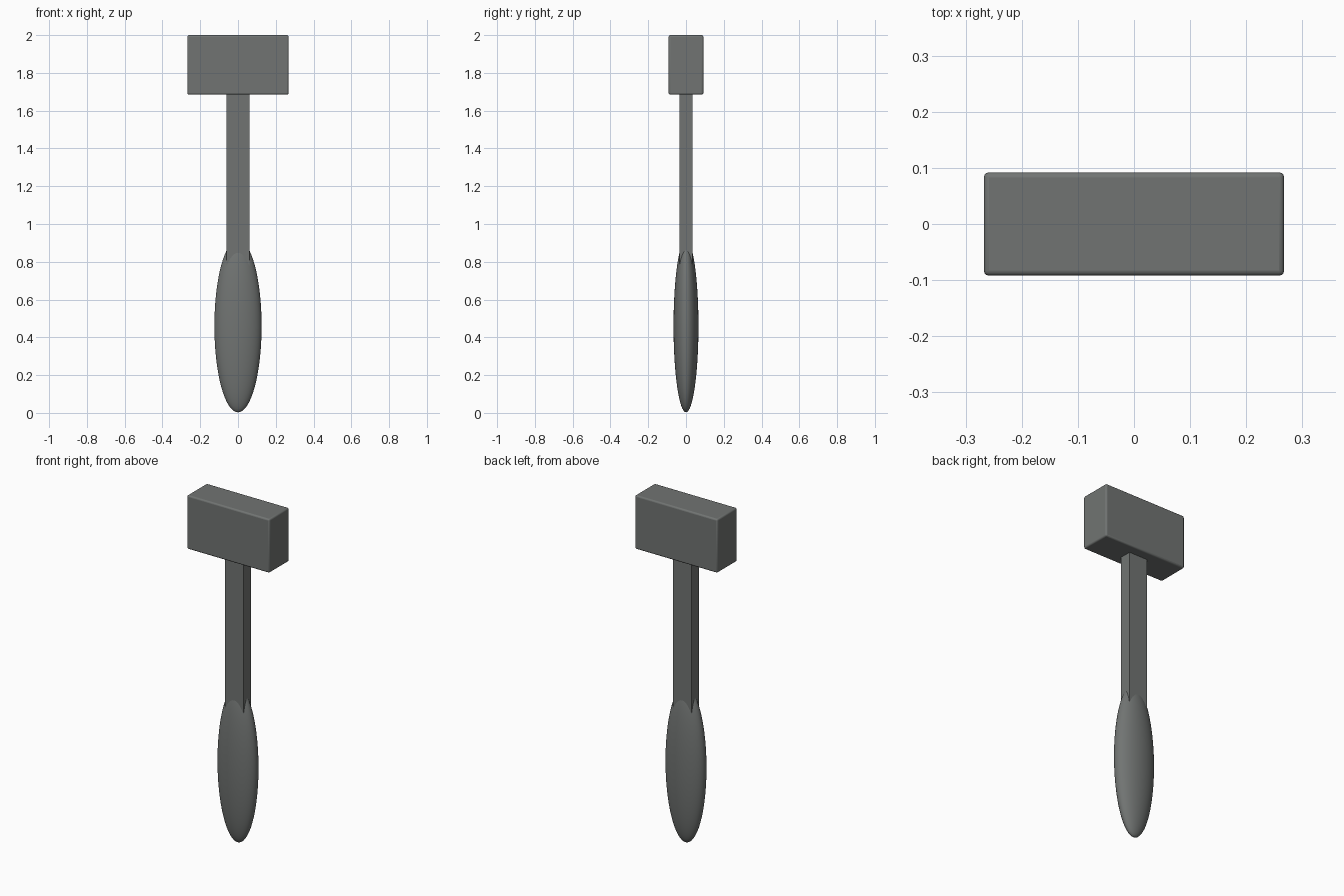
import bpy
import math

default = bpy.data.objects.get("Cube")
if default:
    bpy.data.objects.remove(default, do_unlink=True)

# One dark grey for the whole tool
grey = bpy.data.materials.new("dark_grey")
grey.use_nodes = True
colour = (0.165, 0.175, 0.17, 1)
grey.diffuse_color = colour
grey.node_tree.nodes["Principled BSDF"].inputs["Base Color"].default_value = colour


def finish(name, scale):
    obj = bpy.context.object
    obj.name = name
    obj.scale = scale
    bpy.ops.object.transform_apply(location=False, rotation=False, scale=True)
    obj.data.materials.append(grey)
    return obj


def box(name, size, bottom, top):
    bpy.ops.mesh.primitive_cube_add(size=1, location=(0, 0, (bottom + top) / 2))
    return finish(name, (size[0], size[1], top - bottom))


# Hammer head with softly rounded edges
head = box("head", (0.535, 0.184), 1.685, 2.0)
bevel = head.modifiers.new("rounded_edges", "BEVEL")
bevel.width = 0.009
bevel.segments = 3
bpy.ops.object.shade_smooth_by_angle(angle=math.radians(35))

# Square shaft, sunk into the head and the grip
box("shaft", (0.12, 0.07), 0.6, 1.75)

# Flattened egg-shaped grip
bpy.ops.mesh.primitive_uv_sphere_add(segments=48, ring_count=32, radius=1, location=(0, 0, 0.46))
finish("grip", (0.125, 0.066, 0.457))
bpy.ops.object.shade_smooth()
